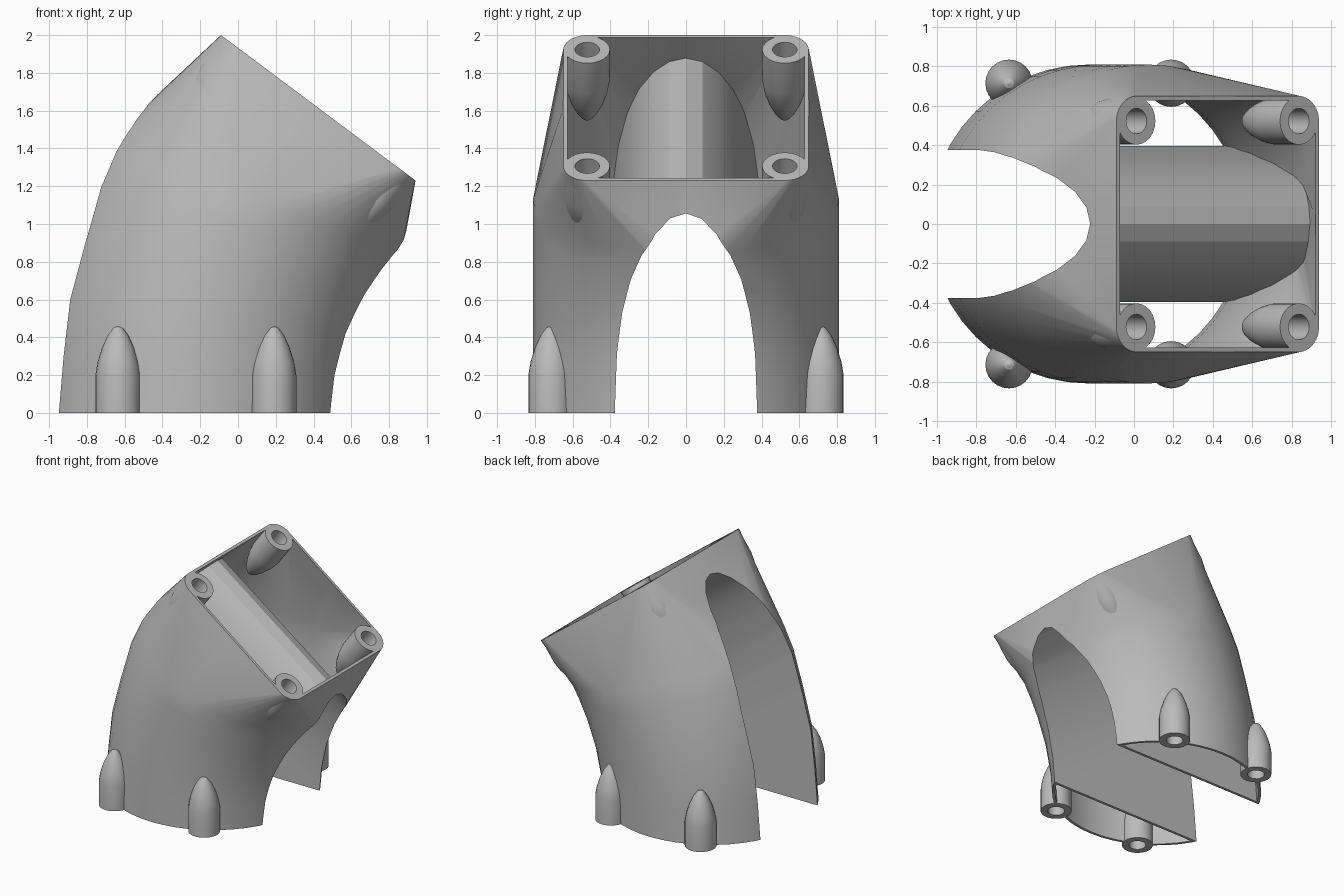
import bpy, bmesh, math
from mathutils import Vector, Matrix

cube = bpy.data.objects.get("Cube")
if cube:
    bpy.data.objects.remove(cube, do_unlink=True)

grey = bpy.data.materials.new("plain grey")
grey.use_nodes = True
grey.diffuse_color = (0.5, 0.5, 0.5, 1)
grey.node_tree.nodes["Principled BSDF"].inputs["Base Color"].default_value = (0.5, 0.5, 0.5, 1)

WALL = 0.022
SLOT = 0.375
SEGMENTS = 48


def loft(name, rings, closed_loop=False):
    """Skin equal-length rings; cap the ends unless the loft closes on itself."""
    bm = bmesh.new()
    loops = [[bm.verts.new(p) for p in ring] for ring in rings]
    n = len(loops[0])
    pairs = list(zip(loops, loops[1:]))
    for a, b in pairs:
        for i in range(n):
            j = (i + 1) % n
            bm.faces.new((a[i], a[j], b[j], b[i]))
    bm.faces.new(loops[0])
    bm.faces.new(loops[-1])
    bmesh.ops.recalc_face_normals(bm, faces=bm.faces)
    mesh = bpy.data.meshes.new(name)
    bm.to_mesh(mesh)
    bm.free()
    obj = bpy.data.objects.new(name, mesh)
    obj.data.materials.append(grey)
    bpy.context.collection.objects.link(obj)
    return obj


def cut(target, cutter):
    """Subtract the cutter, then discard it."""
    mod = target.modifiers.new("cut", 'BOOLEAN')
    mod.operation = 'DIFFERENCE'
    mod.solver = 'EXACT'
    mod.object = cutter
    bpy.context.view_layer.objects.active = target
    bpy.ops.object.modifier_apply(modifier=mod.name)
    bpy.data.objects.remove(cutter, do_unlink=True)


def smooth(obj):
    bpy.ops.object.select_all(action='DESELECT')
    obj.select_set(True)
    bpy.context.view_layer.objects.active = obj
    bpy.ops.object.shade_smooth_by_angle(angle=math.radians(22))


# Bent duct: left and right end of each round section, then the square mouth
SECTIONS = [
    ((-0.95, 0), (0.49, 0)),
    ((-0.925, 0.3), (0.51, 0.2)),
    ((-0.89, 0.6), (0.56, 0.42)),
    ((-0.81, 0.9), (0.64, 0.63)),
    ((-0.72, 1.2), (0.72, 0.78)),
    ((-0.63, 1.38), (0.78, 0.88)),
]
MOUTH = ((-0.09, 2.0), (0.94, 1.23))


def section_ring(ends, inset, square, shift=0):
    left, right = (Vector((x, 0, z)) for x, z in ends)
    across = (right - left).normalized()
    normal = across.cross(Vector((0, 1, 0)))
    middle = (left + right) / 2 + normal * shift
    half = (right - left).length / 2
    ring = []
    for i in range(SEGMENTS):
        angle = math.tau * i / SEGMENTS
        c, s = round(math.cos(angle), 6), round(math.sin(angle), 6)
        if square:
            r = 0.13
            sx, sy = (c > 0) - (c < 0), (s > 0) - (s < 0)
            u = sx * (half - r) + (r - inset) * c
            v = sy * (0.65 - r) + (r - inset) * s
        else:
            u = (half * 1.128 - inset) * c
            v = (0.81 - inset) * s
        ring.append(middle + across * u + Vector((0, v, 0)))
    return ring


def duct(name, inset, extend):
    rings = [section_ring(s, inset, False) for s in SECTIONS]
    rings.append(section_ring(MOUTH, inset, True))
    if extend:
        rings.insert(0, section_ring(SECTIONS[0], inset, False, -extend))
        rings.append(section_ring(MOUTH, inset, True, extend))
    return loft(name, rings)


# Arched tunnel running parallel to the mouth
def tunnel(name, grow):
    along = Vector((1.09, 0, -0.79)).normalized()
    down = Vector((along.z, 0, -along.x))
    apex = Vector((0.33, 0, 1.475))
    width, height, steps = SLOT + grow, 1.05, 14
    arch = [(width * math.cos(math.pi * i / steps),
             height - (height + grow) * math.sin(math.pi * i / steps)) for i in range(steps + 1)]
    profile = [(width, 3)] + arch + [(-width, 3)]
    return loft(name, [[apex + along * k + down * d + Vector((0, y, 0)) for y, d in profile]
                       for k in (-2, 2)])


body = duct("duct_shell", 0, 0)
cavity = duct("cavity_cutter", WALL, 0.1)
cut(cavity, tunnel("tunnel_outer_cutter", WALL))
cut(body, cavity)
cut(body, tunnel("tunnel_cutter", 0))

# Pointed screw posts, each with a blind hole
POST = [(0.065, 0.22), (0.065, 0), (0.12, 0), (0.12, 0.2), (0.108, 0.27),
        (0.085, 0.345), (0.055, 0.41), (0.025, 0.45), (0.004, 0.46)]


def turned(name, profile, matrix, sides=24):
    rings = [[matrix @ Vector((r * math.cos(math.tau * i / sides),
                               r * math.sin(math.tau * i / sides), z)) for i in range(sides)]
             for r, z in profile]
    return loft(name, rings)


def post(name, matrix):
    cut(body, turned("hole_cutter", [(0.065, -0.05), (0.065, 0.22)], matrix))
    smooth(turned(name, POST, matrix))


slope = Vector((1.03, 0, -0.77)).normalized()
inward = Vector((slope.z, 0, -slope.x))
tilt = Vector((0, 0, 1)).rotation_difference(inward).to_matrix().to_4x4()
mouth_middle = Vector((0.425, 0, 1.615))
for side, sy in (("left", 1), ("right", -1)):
    for end, sx in (("front", 1), ("back", -1)):
        base = Vector((-0.223 + 0.412 * sx, 0.715 * sy, 0))
        post(f"base_post_{side}_{end}", Matrix.Translation(base))
        corner = mouth_middle + slope * (0.515 * sx) + Vector((0, 0.523 * sy, 0))
        post(f"mouth_post_{side}_{end}", Matrix.Translation(corner) @ tilt)

smooth(body)
